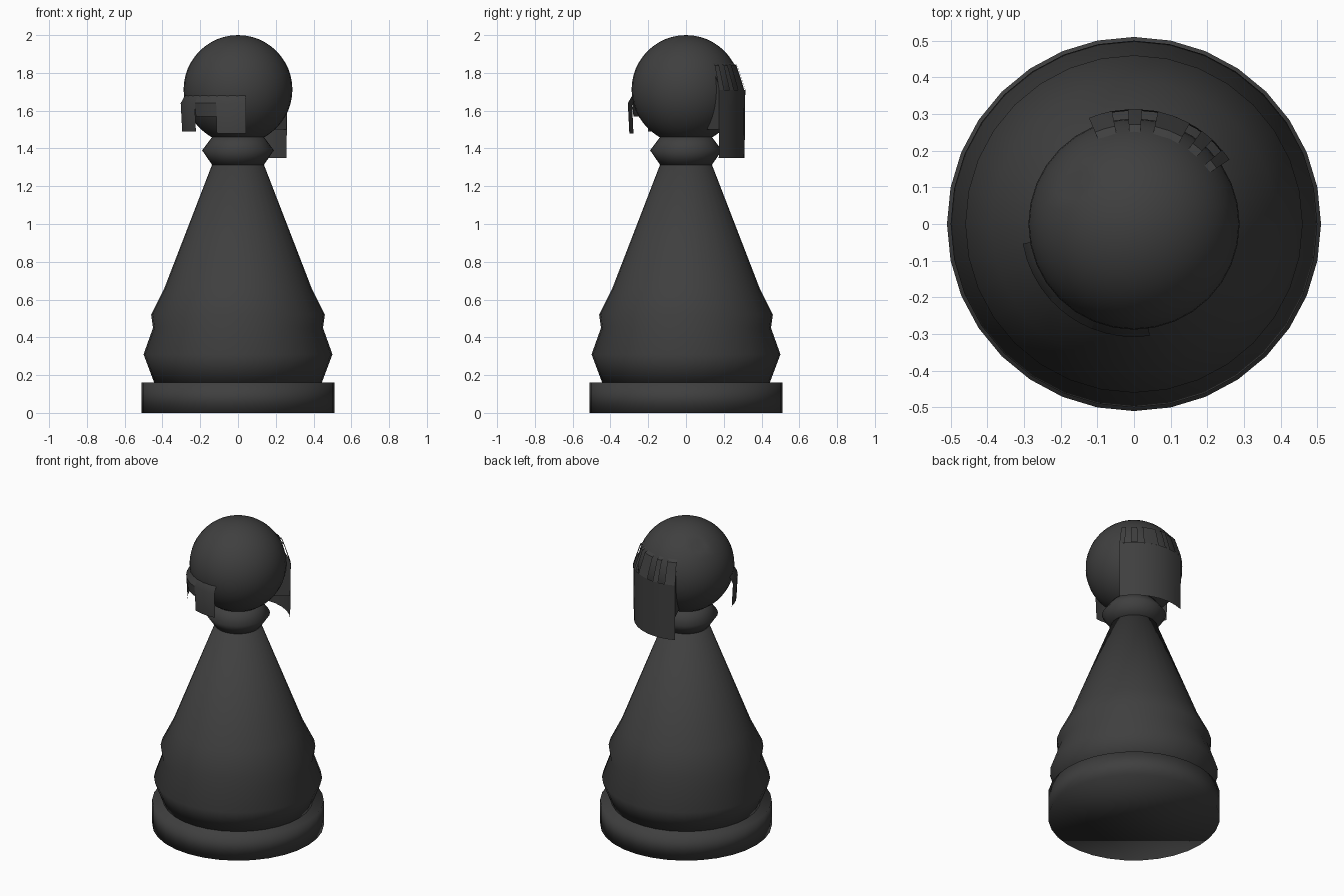
import bpy, bmesh
from math import sin, cos, radians, tau
from mathutils import Vector

cube = bpy.data.objects.get("Cube")
if cube:
    bpy.data.objects.remove(cube)

charcoal = bpy.data.materials.new("charcoal")
charcoal.use_nodes = True
COLOUR = (0.05, 0.05, 0.05, 1)
charcoal.diffuse_color = COLOUR
charcoal.node_tree.nodes["Principled BSDF"].inputs["Base Color"].default_value = COLOUR


def finish(name, bm, smooth_angle):
    mesh = bpy.data.meshes.new(name)
    bm.to_mesh(mesh)
    bm.free()
    mesh.materials.append(charcoal)
    ob = bpy.data.objects.new(name, mesh)
    bpy.context.collection.objects.link(ob)
    bpy.ops.object.select_all(action='DESELECT')
    ob.select_set(True)
    bpy.context.view_layer.objects.active = ob
    bpy.ops.object.shade_smooth_by_angle(angle=radians(smooth_angle))
    return ob


def lathe(name, profile, sides=32):
    """Closed turned solid from (radius, height) points, bottom to top."""
    bm = bmesh.new()
    rings = [[bm.verts.new((r * cos(tau * i / sides), r * sin(tau * i / sides), z))
              for i in range(sides)] for r, z in profile]
    for low, high in zip(rings, rings[1:]):
        for i in range(sides):
            j = (i + 1) % sides
            bm.faces.new((low[i], low[j], high[j], high[i]))
    bm.faces.new(rings[0][::-1])
    bm.faces.new(rings[-1])
    return finish(name, bm, 100)


def curved_plate(name, start, end, profile, steps=4):
    """Thin sheet following (radius, height) points between two angles."""
    bm = bmesh.new()
    rows = []
    for r, z in profile:
        row = []
        for i in range(steps + 1):
            a = radians(start + (end - start) * i / steps)
            row.append(bm.verts.new((r * cos(a), r * sin(a), z)))
        rows.append(row)
    for low, high in zip(rows, rows[1:]):
        for i in range(steps):
            bm.faces.new((low[i], low[i + 1], high[i + 1], high[i]))
    return finish(name, bm, 35)


# Turned body: foot, flared ring, cone and neck collar
lathe("foot", [(0.51, 0), (0.51, 0.16)])
lathe("body", [(0.44, 0.15), (0.5, 0.31), (0.45, 0.45), (0.46, 0.52),
               (0.39, 0.66), (0.135, 1.32)])
lathe("neck_collar", [(0.135, 1.31), (0.19, 1.39), (0.13, 1.47)])

# Round head with one small dent
bm = bmesh.new()
bmesh.ops.create_uvsphere(bm, u_segments=32, v_segments=24, radius=0.288)
dent = Vector((-0.17, 0.13, 0.19))
nearest = min(bm.verts, key=lambda v: (v.co - dent).length)
nearest.co *= 0.92
bmesh.ops.translate(bm, verts=bm.verts, vec=(0, 0, 1.712))
finish("head", bm, 60)

# Front flap: one brim with a notch in its lower edge
for name, start, end, bottom in (("front_flap_right", 190, 222, 1.49),
                                 ("front_flap_notch", 222, 248, 1.57),
                                 ("front_flap_middle", 248, 278, 1.48)):
    curved_plate(name, start, end, [(0.3, bottom), (0.308, 1.64), (0.285, 1.68)])

# Rear flap hanging below the head
curved_plate("rear_flap", 34, 113, [(0.31, 1.35), (0.314, 1.71)], 7)

# Raised tabs joining the rear flap to the head
for i, (start, end) in enumerate(((34, 40), (47, 54), (61, 78), (86, 93), (101, 113))):
    curved_plate(f"rear_tab_{i + 1}", start, end,
                 [(0.314, 1.71), (0.302, 1.75), (0.272, 1.84), (0.245, 1.855)], 2)

# Side walls closing the rear flap against the head
for name, angle in (("rear_wall_left", 34), ("rear_wall_right", 113)):
    bm = bmesh.new()
    a = radians(angle)
    outline = ((0.31, 1.5), (0.314, 1.71), (0.302, 1.75), (0.27, 1.8), (0.27, 1.7), (0.2, 1.5))
    bm.faces.new([bm.verts.new((r * cos(a), r * sin(a), z)) for r, z in outline])
    finish(name, bm, 30)
